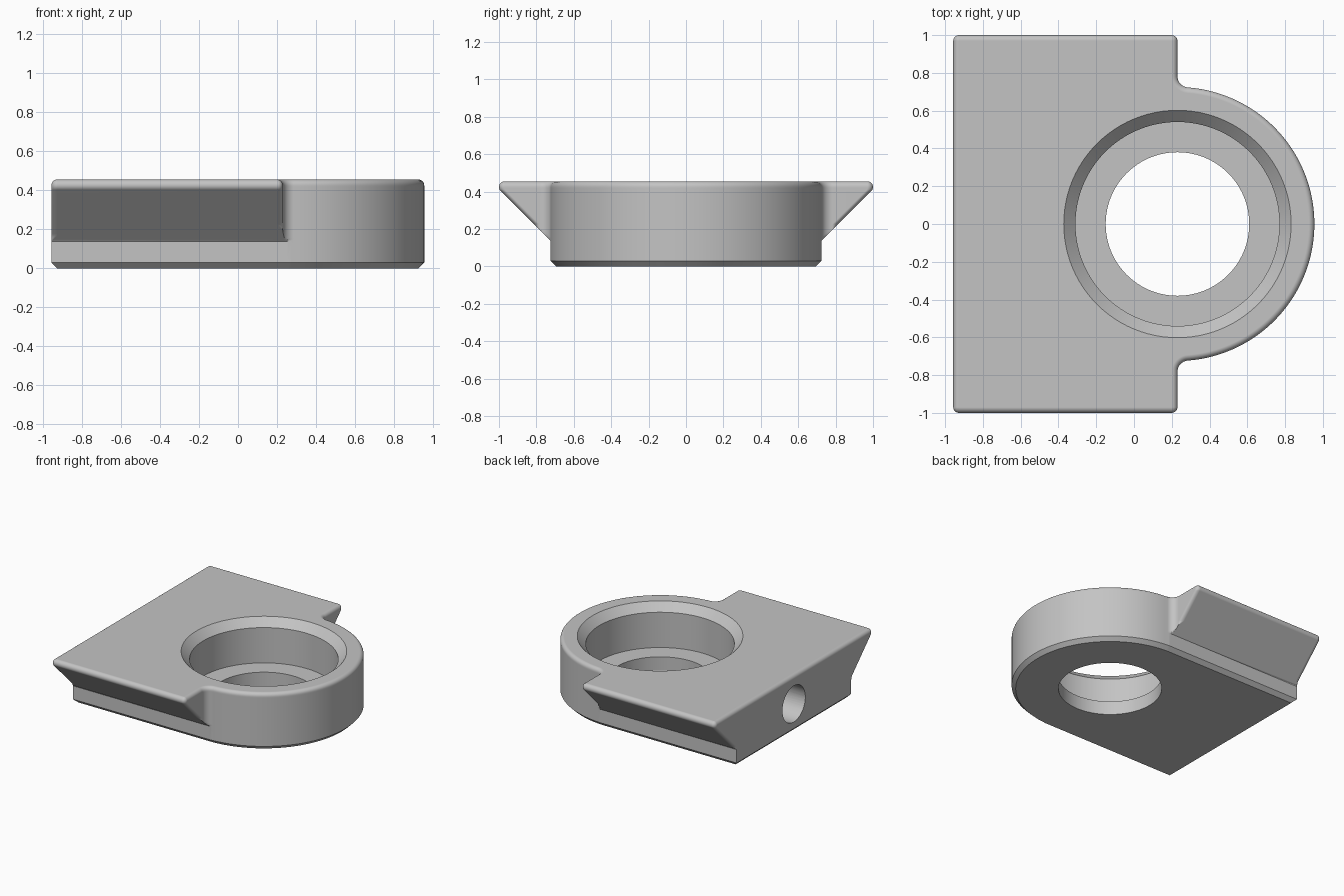
import bpy
import bmesh
from math import pi, sin, cos, atan2, sqrt
from mathutils import Matrix

if "Cube" in bpy.data.objects:
    bpy.data.objects.remove(bpy.data.objects["Cube"], do_unlink=True)

BACK, CX, R = -0.957, 0.23, 0.725      # rear face, ring centre, ring radius
TOP, ROLL, CHAMFER = 0.455, 0.03, 0.03
FILLET = 0.06
FX, FY = CX + FILLET, sqrt((R + FILLET) ** 2 - FILLET ** 2)

grey = bpy.data.materials.new("plain grey")
grey.use_nodes = True
grey.diffuse_color = (0.55, 0.55, 0.55, 1)
grey.node_tree.nodes["Principled BSDF"].inputs["Base Color"].default_value = grey.diffuse_color


def arc(x, y, r, a, b, n):
    return [(x + r * cos(a + (b - a) * k / n), y + r * sin(a + (b - a) * k / n))
            for k in range(n + 1)]


def outline(inset, width):
    """Plan outline at one height: ring nose, fillets and a slab of half-width `width`."""
    touch = atan2(FY, FILLET)
    r = ROLL - inset
    r1 = max(0, min(r, width - FY))
    r2 = max(0, min(r, width - R))
    half = arc(CX, 0, R - inset, 0, touch, 40)
    half += arc(FX, FY, FILLET + inset, touch + pi, pi, 10)
    half += arc(CX - inset - r1, width - r1, r1, 0, pi / 2, 5)
    half += arc(BACK + inset + r2, width - r2, r2, pi / 2, pi, 5)
    half = [(x, min(y, width)) for x, y in half]
    return half + [(x, -y) for x, y in reversed(half[1:])]


def finish(name, bm):
    bmesh.ops.remove_doubles(bm, verts=bm.verts, dist=1e-5)
    bmesh.ops.recalc_face_normals(bm, faces=bm.faces)
    mesh = bpy.data.meshes.new(name)
    bm.to_mesh(mesh)
    bm.free()
    mesh.materials.append(grey)
    obj = bpy.data.objects.new(name, mesh)
    bpy.context.collection.objects.link(obj)
    return obj


# Levels (height, inset, half-width): chamfer, wall, dovetail slope, rolled top
slope = (1 - ROLL) - (TOP - ROLL) + ROLL * sqrt(2)
foot = R - slope
levels = [(0, CHAMFER, R - CHAMFER), (CHAMFER, 0, R)]
levels += [(foot + 0.01 * k, 0, R + 0.01 * k) for k in range(10)]
for k in range(-3, 7):
    a = k * pi / 12
    z = TOP - ROLL + ROLL * sin(a)
    levels.append((z, ROLL * (1 - cos(max(a, 0))), 1 - ROLL + ROLL * cos(a)))

# Dovetail body lofted through the levels
bm = bmesh.new()
rings = [[bm.verts.new((x, y, z)) for x, y in outline(i, w)] for z, i, w in levels]
for low, high in zip(rings, rings[1:]):
    for k in range(len(low)):
        n = (k + 1) % len(low)
        bm.faces.new((low[k], low[n], high[n], high[k]))
bm.faces.new(rings[0][::-1])
bm.faces.new(rings[-1])
body = finish("dovetail_body", bm)

# Stepped bore cutter with a countersunk mouth
bm = bmesh.new()
profile = [(0, -0.1), (0.38, -0.1), (0.38, 0.11), (0.54, 0.11),
           (0.54, TOP - 0.062), (0.602, TOP), (0.702, TOP + 0.1), (0, TOP + 0.1)]
pts = [bm.verts.new((CX + r, 0, z)) for r, z in profile]
edges = [bm.edges.new(pair) for pair in zip(pts, pts[1:])]
bmesh.ops.spin(bm, geom=pts + edges, cent=(CX, 0, 0), axis=(0, 0, 1),
               angle=2 * pi, steps=96, use_duplicate=False)
bore = finish("bore_cutter", bm)

# Blind round hole in the rear face
bm = bmesh.new()
bmesh.ops.create_cone(bm, cap_ends=True, segments=48, radius1=0.145, radius2=0.145, depth=0.9,
                      matrix=Matrix.Translation((BACK - 0.05, 0, TOP / 2)) @ Matrix.Rotation(pi / 2, 4, "Y"))
rear = finish("rear_hole_cutter", bm)

bpy.ops.object.select_all(action="DESELECT")
body.select_set(True)
bpy.context.view_layer.objects.active = body
for cutter in (bore, rear):
    mod = body.modifiers.new("cut", "BOOLEAN")
    mod.operation, mod.solver, mod.object = "DIFFERENCE", "EXACT", cutter
    bpy.ops.object.modifier_apply(modifier=mod.name)
    bpy.data.objects.remove(cutter, do_unlink=True)

# Smooth rounds, crisp edges
bpy.ops.object.shade_smooth_by_angle(angle=pi / 6)
weighted = body.modifiers.new("weighted normals", "WEIGHTED_NORMAL")
weighted.keep_sharp = True
